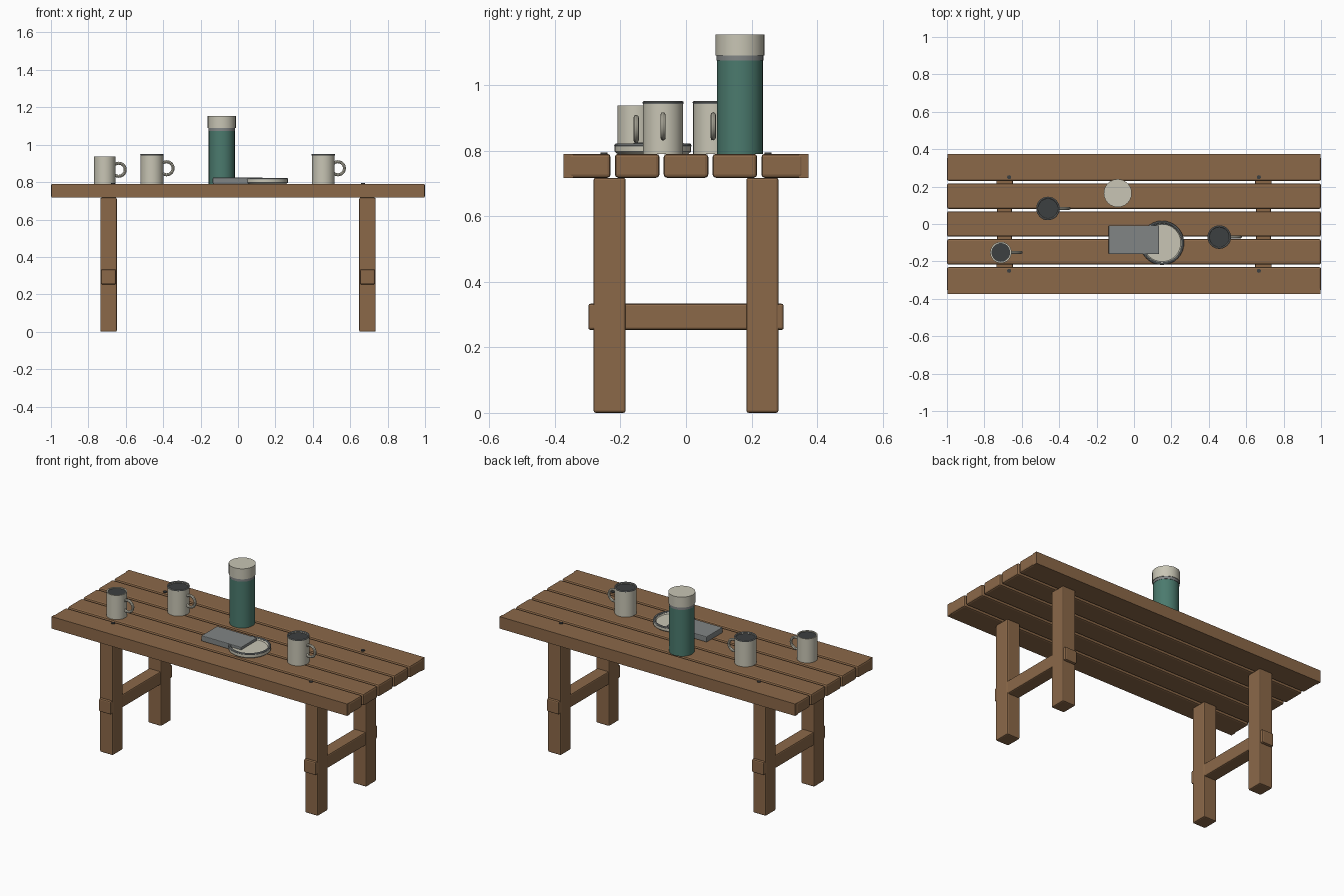
import bpy, math

if "Cube" in bpy.data.objects:
    bpy.data.objects.remove(bpy.data.objects["Cube"])

def material(name, rgb):
    m = bpy.data.materials.new(name)
    m.diffuse_color = (*rgb, 1)
    m.use_nodes = True
    m.node_tree.nodes["Principled BSDF"].inputs["Base Color"].default_value = m.diffuse_color
    return m

WOOD = material("brown wood", (0.26, 0.14, 0.066))
CREAM = material("cream enamel", (0.58, 0.56, 0.46))
TEAL = material("teal paint", (0.07, 0.195, 0.155))
GREY = material("grey", (0.22, 0.235, 0.235))
DARK = material("dark", (0.045, 0.05, 0.052))

def finish(name, mat, smooth=False):
    ob = bpy.context.object
    ob.name = name
    ob.data.materials.append(mat)
    if smooth:
        bpy.ops.object.shade_smooth_by_angle(angle=math.radians(35))
    return ob

def box(name, x, y, z, mat, bevel=0.0):
    """Box from (min, max) ranges."""
    bpy.ops.mesh.primitive_cube_add(size=1, location=[sum(r) / 2 for r in (x, y, z)])
    bpy.context.object.scale = [r[1] - r[0] for r in (x, y, z)]
    bpy.ops.object.transform_apply(location=False, rotation=False, scale=True)
    ob = finish(name, mat)
    if bevel:
        mod = ob.modifiers.new("rounded edges", 'BEVEL')
        mod.width = bevel
        mod.segments = 2
    return ob

def lathe(name, x, y, profile, mat, sides=32):
    """Spin (radius, height) points about a vertical axis; radius 0 closes an end."""
    verts, faces, rings = [], [], []
    for r, z in profile:
        n = sides if r > 0 else 1
        rings.append([len(verts) + i for i in range(n)])
        verts += [(r * math.cos(2 * math.pi * i / sides),
                   r * math.sin(2 * math.pi * i / sides), z) for i in range(n)]
    for a, b in zip(rings, rings[1:]):
        for i in range(sides):
            j = (i + 1) % sides
            loop = [a[i % len(a)], a[j % len(a)], b[j % len(b)], b[i % len(b)]]
            faces.append(list(dict.fromkeys(loop)))
    me = bpy.data.meshes.new(name)
    me.from_pydata(verts, [], faces)
    ob = bpy.data.objects.new(name, me)
    bpy.context.collection.objects.link(ob)
    ob.location = (x, y, 0)
    bpy.ops.object.select_all(action='DESELECT')
    bpy.context.view_layer.objects.active = ob
    ob.select_set(True)
    return finish(name, mat, True)

def torus(name, loc, major, minor, mat, rot=(0, 0, 0), segs=32):
    bpy.ops.mesh.primitive_torus_add(location=loc, rotation=rot, major_radius=major,
                                     minor_radius=minor, major_segments=segs, minor_segments=8)
    return finish(name, mat, True)

TOP, UNDER = 0.79, 0.717

# Table top: five planks, outer ones with a square edge strip
for i in range(-2, 3):
    c = i * 0.149
    lo, hi = c - 0.068, c + 0.068
    if i == -2:
        lo = -0.358
    if i == 2:
        hi = 0.358
    box("plank", (-1, 1), (lo, hi), (UNDER, TOP), WOOD, 0.01)
for s in (-1, 1):
    box("edge_strip", (-0.998, 0.998), sorted((s * 0.345, s * 0.373)), (UNDER, TOP), WOOD)

# Legs, stretchers and bolt heads
for sx in (-1, 1):
    x = sx * 0.692
    for sy in (-1, 1):
        y = sy * 0.233
        box("leg", (x - 0.044, x + 0.044), (y - 0.049, y + 0.049), (0, UNDER), WOOD, 0.007)
        lathe("bolt_head", sx * 0.668, sy * 0.25,
              [(0, TOP - 0.005), (0.011, TOP - 0.005), (0.011, TOP + 0.004), (0, TOP + 0.004)],
              DARK, 12)
    box("stretcher", (x - 0.04, x + 0.04), (-0.298, 0.298), (0.253, 0.333), WOOD, 0.007)

# Vacuum flask
fx, fy = -0.087, 0.165
lathe("flask_body", fx, fy, [(0, TOP), (0.07, TOP), (0.07, 1.075), (0, 1.075)], TEAL, 24)
lathe("flask_collar", fx, fy, [(0, 1.074), (0.072, 1.074), (0.072, 1.091), (0, 1.091)], GREY, 24)
lathe("flask_cap", fx, fy, [(0, 1.09), (0.075, 1.09), (0.075, 1.154), (0, 1.154)], CREAM, 24)

# Mugs: hollow cup, drink, handle and optional grey rim
for x, y, r, h, hz, rim in ((-0.712, -0.152, 0.057, 0.937, 0.866, False),
                            (-0.46, 0.083, 0.061, 0.946, 0.874, True),
                            (0.456, -0.07, 0.061, 0.946, 0.874, True)):
    ri = r - 0.007
    lathe("mug_cup", x, y, [(0, TOP), (r, TOP), (r, h), (ri, h), (ri, h - 0.02), (0, h - 0.02)], CREAM)
    lathe("mug_drink", x, y, [(ri + 0.001, h - 0.015), (ri + 0.001, h - 0.006), (0, h - 0.006)], DARK)
    torus("mug_handle", (x + r + 0.017, y, hz), 0.035, 0.008, CREAM, (math.pi / 2, 0, 0), 24)
    if rim:
        torus("mug_rim", (x, y, h), r - 0.003, 0.005, GREY)

# Plate with grey rim
px, py = 0.15, -0.101
lathe("plate", px, py, [(0, TOP), (0.108, TOP), (0.117, 0.797), (0.117, 0.815),
                        (0.105, 0.815), (0.1, 0.808), (0, 0.808)], CREAM)
torus("plate_rim", (px, py, 0.815), 0.111, 0.007, GREY)

# Notebook overlapping the plate
box("notebook", (-0.135, 0.134), (-0.161, -0.007), (TOP, 0.824), GREY, 0.004)
